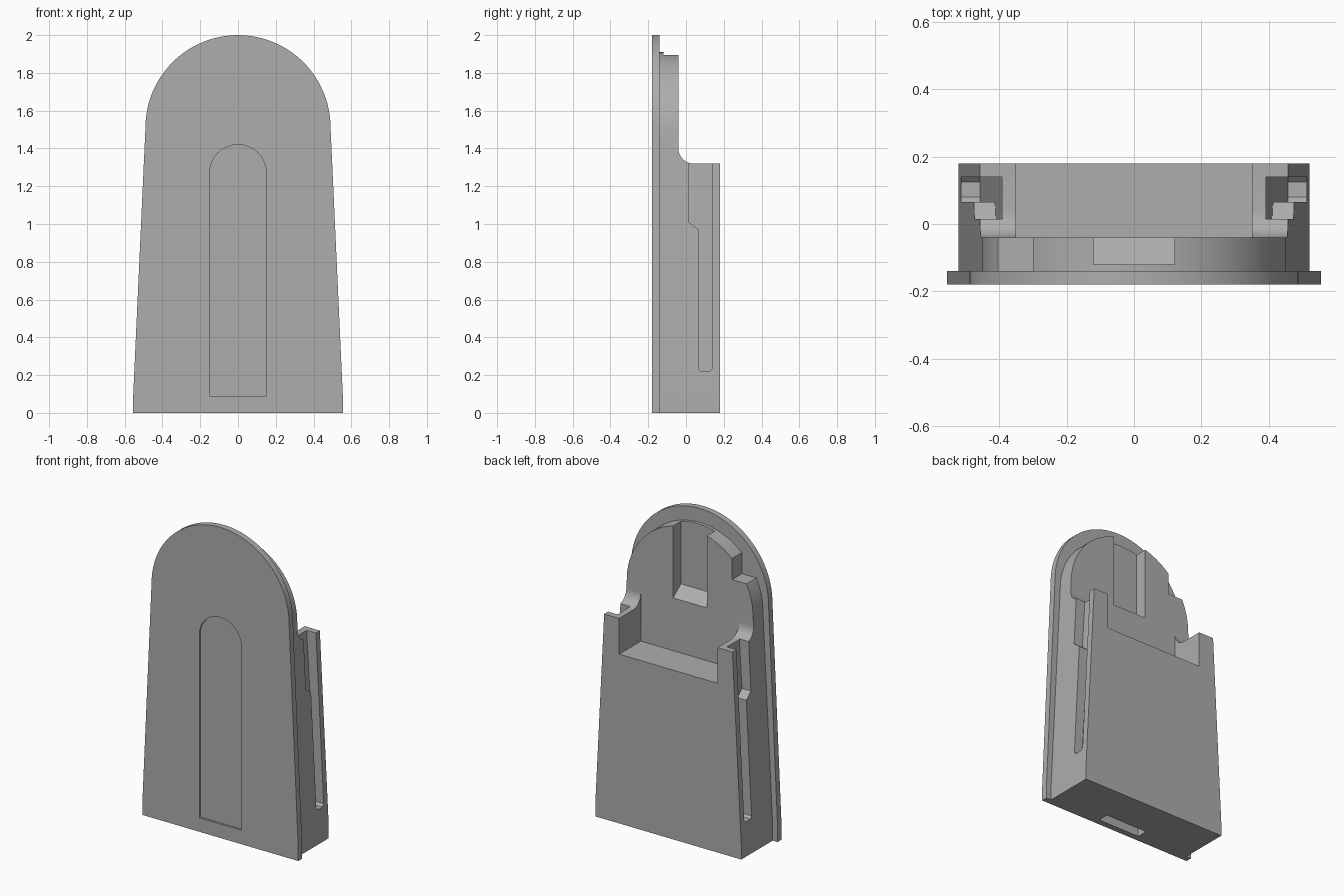
import bpy, bmesh, math
from mathutils import Vector

if "Cube" in bpy.data.objects:
    bpy.data.objects.remove(bpy.data.objects["Cube"], do_unlink=True)

GREY = (0.42, 0.42, 0.42, 1)
grey = bpy.data.materials.new("plain grey")
grey.use_nodes = True
grey.diffuse_color = GREY
grey.node_tree.nodes["Principled BSDF"].inputs["Base Color"].default_value = GREY


def prism(name, profile, axis, low, high):
    """Extrude a 2D profile: (x, z) along y, or (y, z) along x."""
    def place(p, d):
        return Vector((p[0], d, p[1])) if axis == "y" else Vector((d, p[0], p[1]))
    bm = bmesh.new()
    base = bm.faces.new([bm.verts.new(place(p, low)) for p in profile])
    top = bmesh.ops.extrude_face_region(bm, geom=[base])["geom"]
    shift = place((0, 0), high - low)
    bmesh.ops.translate(bm, vec=shift, verts=[v for v in top if isinstance(v, bmesh.types.BMVert)])
    bmesh.ops.recalc_face_normals(bm, faces=bm.faces)
    mesh = bpy.data.meshes.new(name)
    bm.to_mesh(mesh)
    bm.free()
    mesh.materials.append(grey)
    obj = bpy.data.objects.new(name, mesh)
    bpy.context.collection.objects.link(obj)
    return obj


def arc(cx, cz, rx, rz, start, end, steps):
    angles = [math.radians(start + (end - start) * i / steps) for i in range(steps + 1)]
    return [(cx + rx * math.cos(a), cz + rz * math.sin(a)) for a in angles]


def rect(a0, b0, a1, b1):
    return [(a0, b0), (a1, b0), (a1, b1), (a0, b1)]


def cut(target, cutters):
    """Subtract the cutters, bake the result and remove the helpers."""
    for c in cutters:
        c.hide_render = True
        mod = target.modifiers.new(c.name, "BOOLEAN")
        mod.operation, mod.solver, mod.object = "DIFFERENCE", "EXACT", c
    graph = bpy.context.evaluated_depsgraph_get()
    graph.update()
    baked = bpy.data.meshes.new_from_object(target.evaluated_get(graph))
    target.modifiers.clear()
    target.data = baked
    for c in cutters:
        bpy.data.objects.remove(c, do_unlink=True)


def smooth(obj):
    bpy.ops.object.select_all(action="DESELECT")
    obj.select_set(True)
    bpy.context.view_layer.objects.active = obj
    bpy.ops.object.shade_smooth_by_angle(angle=math.radians(25))


# Front plate with a tapered, round-topped outline and a shallow arched recess
plate = prism("front_plate",
              [(-0.555, 0), (0.555, 0), (0.555, 0.09)]
              + arc(0, 1.51, 0.49, 0.49, 0, 180, 48) + [(-0.555, 0.09)],
              "y", -0.18, -0.14)
recess = prism("recess_cutter",
               [(-0.15, 0.09), (0.15, 0.09)] + arc(0, 1.27, 0.15, 0.15, 0, 180, 24),
               "y", -0.3, -0.168)
cut(plate, [recess])

# Body outline: tapered sides, round top, one shoulder step on the right
body = prism("clip_body",
             [(-0.52, 0), (0.52, 0), (0.52, 0.09)]
             + arc(0, 1.46, 0.45, 0.45, 0, 131.8, 36)
             + [(-0.3, 1.66), (-0.403, 1.66)]
             + arc(0, 1.46, 0.45, 0.45, 155, 180, 6) + [(-0.52, 0.09)],
             "y", -0.14, 0.18)

# Back is cut down to the cheeks, with a concave fillet against the tall part
shoulder = prism("shoulder_cutter",
                 arc(0.04, 1.4, 0.08, 0.08, 180, 270, 10) + [(0.4, 1.32), (0.4, 2.2), (-0.04, 2.2)],
                 "x", -1, 1)
# Wide pocket between the cheeks
pocket = prism("pocket_cutter", rect(-0.35, 1.09, 0.35, 2.2), "y", -0.04, 0.4)
# Upper slot with a sloping floor
slot = prism("upper_slot_cutter",
             [(0.1, 1.33), (0.1, 2.2), (-0.12, 2.2), (-0.12, 1.49), (-0.04, 1.43)],
             "x", -0.12, 0.12)
# Small pocket in the underside behind the plate
under = prism("underside_cutter", rect(-0.15, -0.1, 0.15, 0.09), "y", -0.3, -0.07)

# Side channels, widening towards the open top and following the taper
channels = []
for side in (1, -1):
    ch = prism("channel_cutter",
               [(0.065, 0.235), (0.08, 0.22), (0.125, 0.22), (0.14, 0.235),
                (0.14, 1.5), (0.015, 1.5), (0.015, 1.01), (0.065, 0.97)],
               "x", 0.47 * side, 0.8 * side)
    for v in ch.data.vertices:
        v.co.x -= side * 0.06 * v.co.z
    channels.append(ch)

cut(body, [shoulder, pocket, slot, under] + channels)

for part in (plate, body):
    smooth(part)
